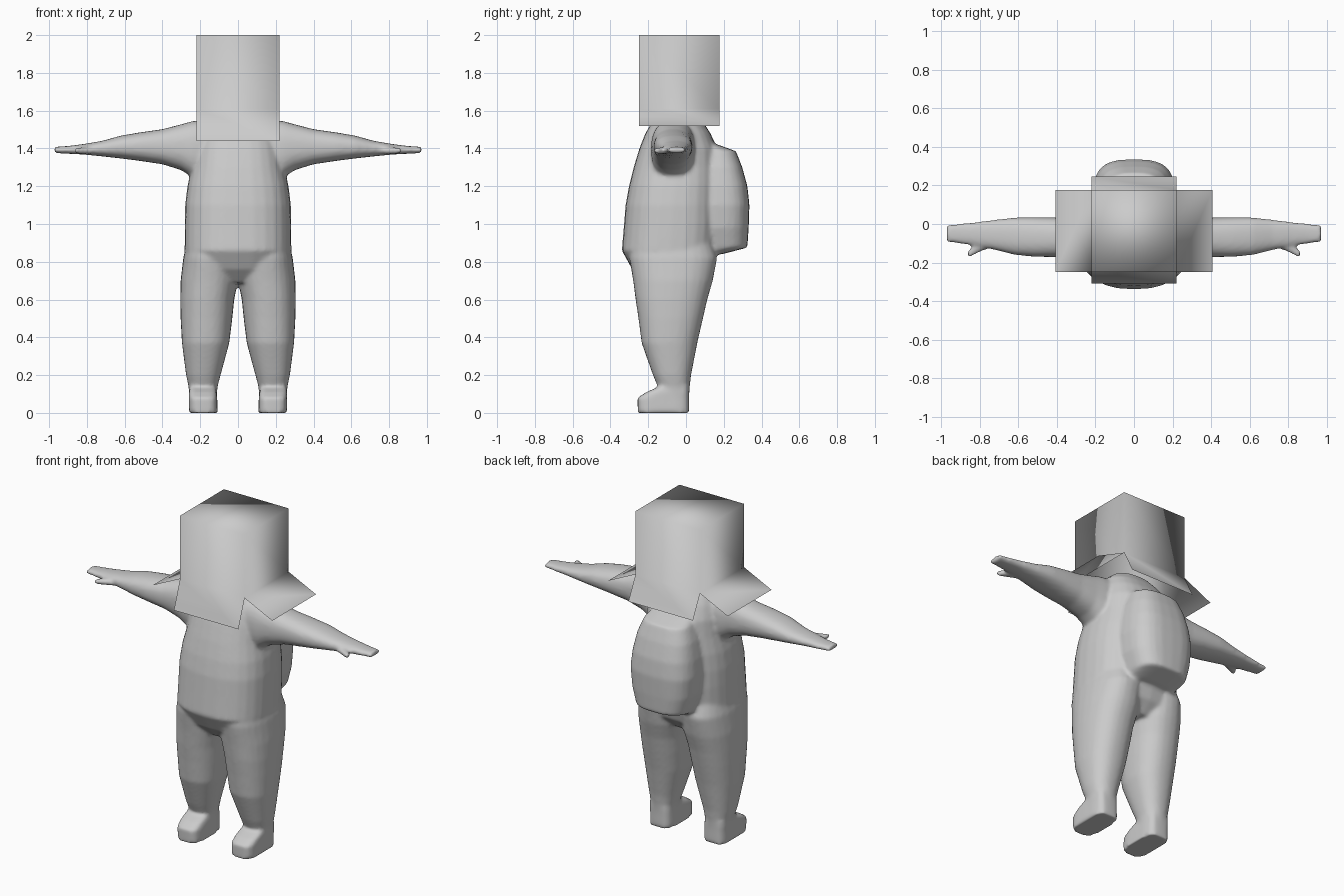
import bpy, bmesh, math

if "Cube" in bpy.data.objects:
    bpy.data.objects.remove(bpy.data.objects["Cube"])

grey = bpy.data.materials.new("plain grey")
grey.diffuse_color = (0.6, 0.6, 0.6, 1)
grey.use_nodes = True
grey.node_tree.nodes["Principled BSDF"].inputs["Base Color"].default_value = grey.diffuse_color


def make_object(name, bm):
    bmesh.ops.recalc_face_normals(bm, faces=bm.faces)
    mesh = bpy.data.meshes.new(name)
    bm.to_mesh(mesh)
    bm.free()
    mesh.materials.append(grey)
    obj = bpy.data.objects.new(name, mesh)
    bpy.context.collection.objects.link(obj)
    return obj


def loft(name, rings, axis="z", power=2.3, side=1, n=28):
    """Skin rings (t, u0, u1, v0, v1); u, v are x, y along z or y, z along x."""
    bm = bmesh.new()
    loops = []
    for t, u0, u1, v0, v1 in rings:
        loop = []
        for i in range(n):
            a = 2 * math.pi * i / n
            c, s = math.cos(a), math.sin(a)
            u = (u0 + u1) / 2 + (u1 - u0) / 2 * math.copysign(abs(c) ** (2 / power), c)
            v = (v0 + v1) / 2 + (v1 - v0) / 2 * math.copysign(abs(s) ** (2 / power), s)
            co = (u, v, t) if axis == "z" else (t, u, v)
            loop.append(bm.verts.new((co[0] * side, co[1], co[2])))
        loops.append(loop)
    for a, b in zip(loops, loops[1:]):
        for i in range(n):
            j = (i + 1) % n
            bm.faces.new((a[i], a[j], b[j], b[i]))
    bm.faces.new(loops[0])
    bm.faces.new(loops[-1])
    return make_object(name, bm)


# Torso, from crotch to neck
parts = [loft("body", [
    (0.69, -.12, .12, -.22, .08), (0.76, -.25, .25, -.285, .14),
    (0.86, -.283, .283, -.340, .17), (1.0, -.282, .282, -.328, .18),
    (1.1, -.28, .28, -.32, .18), (1.2, -.268, .268, -.302, .18),
    (1.3, -.245, .245, -.277, .175), (1.4, -.23, .23, -.247, .165),
    (1.48, -.21, .21, -.215, .13), (1.54, -.19, .19, -.18, .09),
    (1.6, -.12, .12, -.13, .04)], power=2.5)]

# Hump on the back
parts.append(loft("back_hump", [
    (0.84, -.15, .15, 0, .19), (0.875, -.17, .17, 0, .325),
    (0.98, -.20, .20, -.02, .332), (1.1, -.21, .21, -.02, .336),
    (1.2, -.20, .20, -.02, .325), (1.3, -.18, .18, 0, .298),
    (1.385, -.15, .15, 0, .265), (1.42, -.13, .13, 0, .17)], power=2.9))

for side in (-1, 1):
    # Leg
    parts.append(loft("leg", [
        (0.06, .115, .257, -.14, .015), (0.14, .108, .262, -.15, .02),
        (0.2, .092, .275, -.175, .027), (0.37, .046, .297, -.235, .06),
        (0.5, .03, .304, -.252, .09), (0.6, .02, .306, -.267, .113),
        (0.7, .0, .304, -.28, .142), (0.82, 0, .29, -.30, .165),
        (0.95, .02, .26, -.29, .12)], side=side))
    # Foot
    parts.append(loft("foot", [
        (0.0, .108, .26, -.255, .017), (0.08, .11, .26, -.257, .017),
        (0.11, .113, .26, -.21, .017), (0.145, .12, .255, -.13, .015)],
        power=4, side=side))
    # Arm and flat hand
    parts.append(loft("arm", [
        (0.1, -.18, .05, 1.24, 1.56), (0.24, -.185, .045, 1.245, 1.545),
        (0.3, -.18, .038, 1.285, 1.528), (0.4, -.172, .033, 1.316, 1.502),
        (0.52, -.17, .034, 1.334, 1.485), (0.62, -.16, .033, 1.347, 1.468),
        (0.72, -.135, .022, 1.358, 1.440), (0.82, -.115, .01, 1.368, 1.423),
        (0.9, -.102, .002, 1.372, 1.413), (0.972, -.095, -.005, 1.376, 1.408)],
        axis="x", power=2.4, side=side))
    # Thumb
    parts.append(loft("thumb", [
        (0.74, -.12, -.06, 1.37, 1.41), (0.80, -.145, -.09, 1.37, 1.408),
        (0.84, -.165, -.115, 1.372, 1.405), (0.865, -.178, -.145, 1.376, 1.402)],
        axis="x", side=side))

# Fuse the parts into one smooth body
bpy.ops.object.select_all(action="DESELECT")
for p in parts:
    p.select_set(True)
bpy.context.view_layer.objects.active = parts[0]
bpy.ops.object.join()
body = bpy.context.view_layer.objects.active
fuse = body.modifiers.new("fuse", "REMESH")
fuse.mode = "VOXEL"
fuse.voxel_size = 0.011
fuse.use_smooth_shade = True
soften = body.modifiers.new("soften", "SMOOTH")
soften.factor = 0.5
soften.iterations = 5
bpy.ops.object.convert(target="MESH")
body.name = "body"
body.data.materials.clear()
body.data.materials.append(grey)
for p in body.data.polygons:
    p.material_index = 0
    p.use_smooth = True

# Open box over the head, with four spread flaps at the bottom
bm = bmesh.new()
corners = [(-.22, -.25), (.22, -.25), (.22, .177), (-.22, .177)]
top = [bm.verts.new((x, y, 2.0)) for x, y in corners]
rim = [bm.verts.new((x, y, 1.61)) for x, y in corners]
bm.faces.new(top)
flaps = [(0, -.06, 1.44), (.188, 0, 1.52), (0, .07, 1.47), (-.188, 0, 1.52)]
for i, (dx, dy, z) in enumerate(flaps):
    j = (i + 1) % 4
    bm.faces.new((top[i], rim[i], rim[j], top[j]))
    a, b = (bm.verts.new((rim[k].co.x + dx, rim[k].co.y + dy, z)) for k in (i, j))
    bm.faces.new((rim[i], a, b, rim[j]))
box = make_object("head_box", bm)
for p in box.data.polygons:
    p.use_smooth = True
